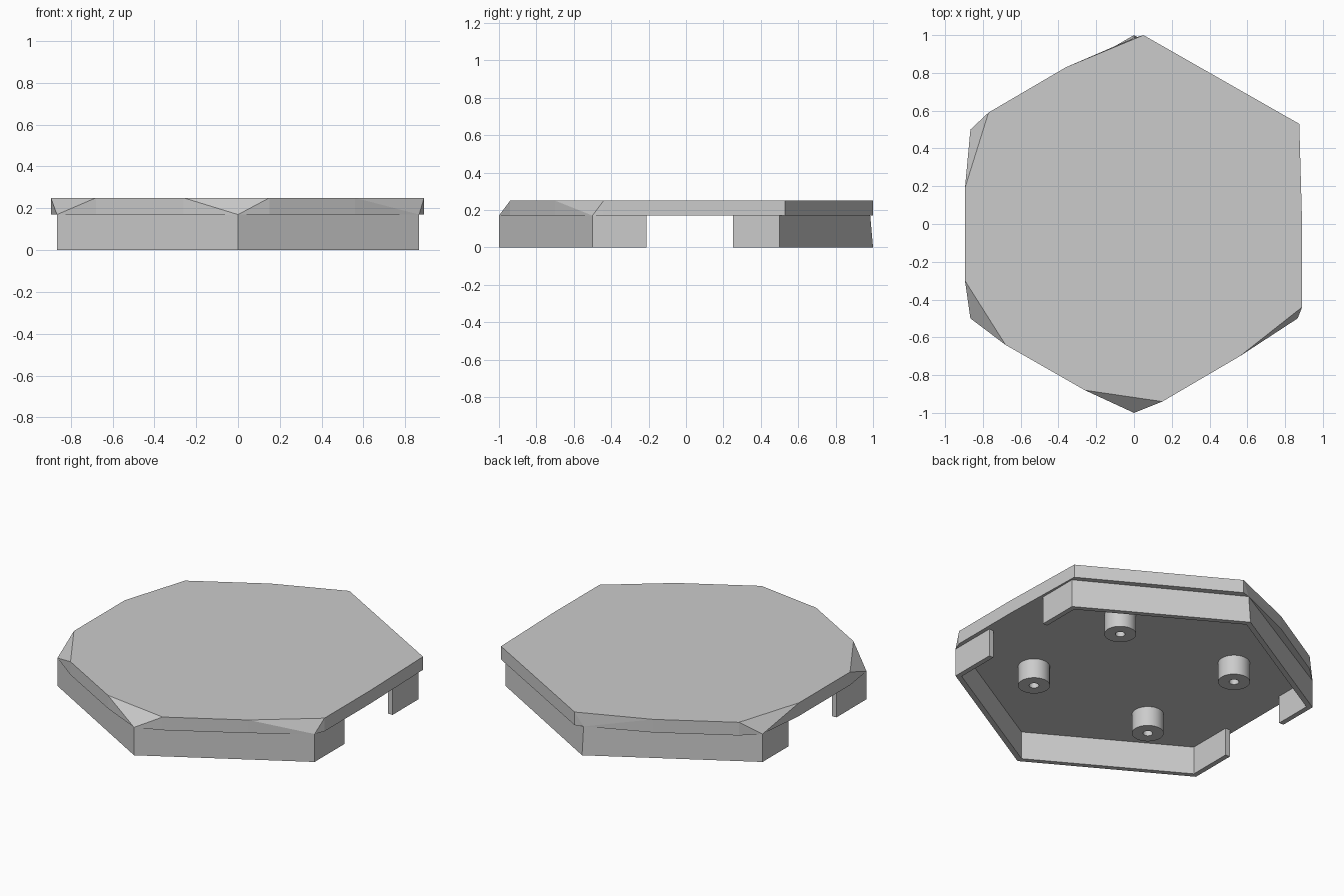
import bpy, bmesh, math
from mathutils import Vector

cube = bpy.data.objects.get("Cube")
if cube:
    bpy.data.objects.remove(cube, do_unlink=True)

LEDGE, TOP, THICK = 0.17, 0.25, 0.03
APOTHEM = math.sqrt(3) / 2

grey = bpy.data.materials.new("plain grey")
grey.use_nodes = True
colour = (0.6, 0.6, 0.6, 1)
grey.diffuse_color = colour
grey.node_tree.nodes["Principled BSDF"].inputs["Base Color"].default_value = colour


def finish(name, bm):
    bmesh.ops.recalc_face_normals(bm, faces=bm.faces)
    mesh = bpy.data.meshes.new(name)
    bm.to_mesh(mesh)
    bm.free()
    mesh.materials.append(grey)
    obj = bpy.data.objects.new(name, mesh)
    bpy.context.collection.objects.link(obj)
    return obj


# Lid: irregular faceted slab that tapers down to the wall corners
outline = [(0.05, 1), (0.875, 0.53), (0.89, 0), (0.89, -0.44), (0.56, -0.70),
           (0.15, -0.94), (-0.26, -0.88), (-0.68, -0.64), (-0.895, -0.30),
           (-0.895, 0.19), (-0.77, 0.59), (-0.36, 0.83)]
corners = [(math.sin(a), math.cos(a)) for a in (i * math.pi / 3 for i in range(6))]
corners[0] = (0, 0.985)

bm = bmesh.new()
for x, y in outline:
    bm.verts.new((x, y, LEDGE))
    bm.verts.new((x, y, TOP))
for x, y in corners:
    bm.verts.new((x, y, LEDGE))
hull = bmesh.ops.convex_hull(bm, input=bm.verts)
bmesh.ops.delete(bm, geom=list({v for v in hull["geom_interior"] if isinstance(v, bmesh.types.BMVert)}),
                 context='VERTS')
bmesh.ops.dissolve_limit(bm, angle_limit=0.01, verts=bm.verts, edges=bm.edges)
finish("lid", bm)


# Walls: two thin bent strips, leaving a gap in each side
def wall(name, side, gap_end, lean):
    bm = bmesh.new()
    shrink = 1 - THICK / APOTHEM
    path = [(APOTHEM, gap_end), (APOTHEM, side * 0.5), (0, side),
            (-APOTHEM, side * 0.5), (-APOTHEM, gap_end)]
    rings = []
    for i, (x, y) in enumerate(path):
        inner_y = y if i in (0, 4) else y * shrink
        tip = lean if i == 2 else 0
        rings.append([bm.verts.new(p) for p in (
            (x, y, 0), (x, y - tip, LEDGE),
            (x * shrink, inner_y - tip, LEDGE), (x * shrink, inner_y, 0))])
    for a, b in zip(rings, rings[1:]):
        for k in range(4):
            n = (k + 1) % 4
            bm.faces.new((a[k], a[n], b[n], b[k]))
    bm.faces.new(rings[0])
    bm.faces.new(rings[-1])
    finish(name, bm)


wall("back_wall", 1, 0.25, 0.015)
wall("front_wall", -1, -0.21, 0)


# Pegs: hollow posts hanging under the lid, turned from a profile
def peg(name, x, y):
    bm = bmesh.new()
    profile = [(0.088, LEDGE), (0.088, 0.05), (0.027, 0.05), (0.027, LEDGE)]
    verts = [bm.verts.new((r, 0, z)) for r, z in profile]
    edges = [bm.edges.new(pair) for pair in zip(verts, verts[1:])]
    bmesh.ops.spin(bm, geom=verts + edges, cent=(0, 0, 0), axis=(0, 0, 1),
                   angle=math.tau, steps=32, use_duplicate=False)
    bmesh.ops.remove_doubles(bm, verts=bm.verts, dist=0.0005)
    obj = finish(name, bm)
    obj.location = Vector((x, y, 0))
    bpy.ops.object.select_all(action='DESELECT')
    obj.select_set(True)
    bpy.context.view_layer.objects.active = obj
    bpy.ops.object.shade_smooth_by_angle()


for depth, y in (("back", 0.37), ("front", -0.37)):
    for hand, x in (("left", 0.41), ("right", -0.41)):
        peg(f"{depth}_{hand}_peg", x, y)
